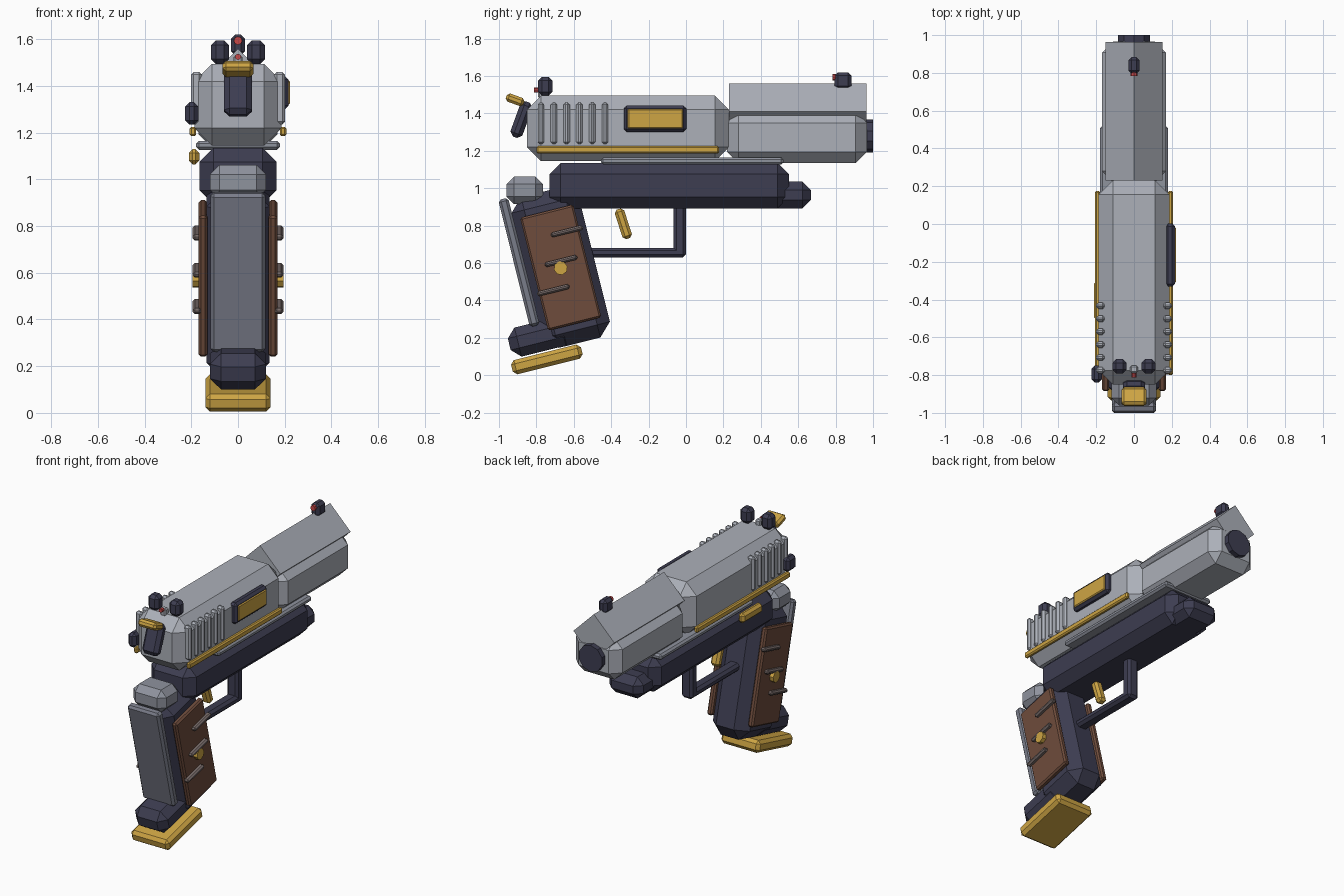
import bpy, bmesh, math
from mathutils import Matrix, Vector

if "Cube" in bpy.data.objects:
    bpy.data.objects.remove(bpy.data.objects["Cube"])


def material(name, r, g, b):
    m = bpy.data.materials.new(name)
    lin = [(c / 255 / 12.92) if c < 10 else ((c / 255 + 0.055) / 1.055) ** 2.4 for c in (r, g, b)]
    m.diffuse_color = (*lin, 1)
    m.use_nodes = True
    m.node_tree.nodes["Principled BSDF"].inputs["Base Color"].default_value = m.diffuse_color
    return m


STEEL = material("light steel", 172, 176, 185)
GREY = material("mid steel", 143, 147, 158)
STRAP = material("dark steel", 122, 125, 138)
NAVY = material("dark navy", 61, 61, 81)
GOLD = material("gold", 206, 165, 68)
WOOD = material("brown grip", 110, 76, 60)
TAUPE = material("taupe", 118, 106, 104)
RED = material("red", 200, 72, 72)


def finish(name, bm, mat):
    mesh = bpy.data.meshes.new(name)
    bmesh.ops.recalc_face_normals(bm, faces=bm.faces)
    bm.to_mesh(mesh)
    bm.free()
    mesh.materials.append(mat)
    ob = bpy.data.objects.new(name, mesh)
    bpy.context.collection.objects.link(ob)
    return ob


def box(name, mat, centre, size, bevel, tilt=0):
    """Chamfered box, tilted about x in degrees."""
    bm = bmesh.new()
    bmesh.ops.create_cube(bm, size=1)
    bmesh.ops.scale(bm, vec=size, verts=bm.verts)
    if bevel:
        bmesh.ops.bevel(bm, geom=bm.edges[:], offset=bevel, segments=1,
                        profile=0.5, affect='EDGES')
    bm.transform(Matrix.Translation(centre) @ Matrix.Rotation(math.radians(tilt), 4, 'X'))
    return finish(name, bm, mat)


def span(name, mat, x, y, z, bevel):
    """Chamfered box given by its ranges."""
    r = (x, y, z)
    return box(name, mat, [(a + b) / 2 for a, b in r], [b - a for a, b in r], bevel)


def disc(name, mat, centre, radius, depth, sides, axis, spin=0):
    bm = bmesh.new()
    bmesh.ops.create_cone(bm, cap_ends=True, segments=sides, radius1=radius,
                          radius2=radius, depth=depth)
    turn = Matrix.Rotation(math.pi / 2, 4, 'X' if axis == 'Y' else 'Y')
    bm.transform(Matrix.Translation(centre) @ turn @ Matrix.Rotation(math.radians(spin), 4, 'Z'))
    return finish(name, bm, mat)


# Slide, barrel shroud with diamond ridge, muzzle
span("slide", STEEL, (-.187, .187), (-.85, .23), (1.145, 1.495), .075)
span("barrel_shroud", STEEL, (-.17, .17), (.22, .967), (1.135, 1.41), .06)
disc("top_ridge", STEEL, (0, .597, 1.41), .15, .735, 4, 'Y')
disc("muzzle", NAVY, (0, .975, 1.28), .088, .05, 10, 'Y')

# Slide details
for s, side in ((1, "right"), (-1, "left")):
    for i in range(6):
        box(f"serration_{side}_{i + 1}", STEEL, (s * .178, -.775 + i * .0684, 1.348),
            (.048, .034, .225), .012)
    box(f"gold_stripe_{side}", GOLD, (s * .193, -.312, 1.205), (.028, .975, .04), .008)
    box(f"rear_sight_{side}", NAVY, (s * .077, -.753, 1.545), (.076, .076, .1), .02)
span("ejection_frame", NAVY, (.165, .217), (-.332, .002), (1.302, 1.442), .015)
span("ejection_port", GOLD, (.18, .223), (-.312, -.016), (1.32, 1.424), .006)
box("safety_lever", NAVY, (-.198, -.795, 1.283), (.056, .09, .096), .018)
box("slide_release", GOLD, (-.188, -.405, 1.097), (.045, .21, .065), .016)

# Sights and hammer
span("front_sight", NAVY, (-.03, .03), (.795, .885), (1.53, 1.62), .018)
disc("front_sight_dot", RED, (0, .795, 1.594), .018, .024, 8, 'Y')
disc("rear_sight_dot", RED, (0, -.8, 1.525), .013, .024, 8, 'Y')
span("rear_dot_mount", STEEL, (-.02, .02), (-.79, -.75), (1.48, 1.53), .008)
box("hammer", NAVY, (0, -.88, 1.367), (.118, .068, .2), .022, -20)
box("hammer_spur", GOLD, (0, -.914, 1.473), (.132, .1, .046), .014, -20)

# Frame
span("slide_rail", GREY, (-.18, .18), (-.455, .52), (1.127, 1.165), .012)
span("frame", NAVY, (-.165, .165), (-.73, .55), (.893, 1.135), .06)
span("frame_nose", NAVY, (-.125, .125), (.42, .667), (.893, 1.035), .045)
span("beavertail", GREY, (-.12, .12), (-.96, -.765), (.915, 1.062), .04)

# Trigger and guard
span("guard_front", NAVY, (-.04, .04), (-.067, 0), (.63, .93), .016)
span("guard_bottom", NAVY, (-.04, .04), (-.56, 0), (.63, .682), .016)
box("trigger", GOLD, (0, -.335, .81), (.06, .053, .165), .015, 18)

# Grip, all parts sharing one lean
LEAN = 14
box("grip", NAVY, (0, -.67, .577), (.27, .37, .83), .07, LEAN)
box("backstrap", STRAP, (0, -.893, .604), (.235, .054, .7), .014, LEAN)
box("grip_heel", NAVY, (0, -.78, .207), (.24, .34, .16), .048, LEAN)
box("base_plate", GOLD, (0, -.744, .085), (.28, .385, .078), .02, LEAN)
for s, side in ((1, "right"), (-1, "left")):
    box(f"grip_panel_{side}", WOOD, (s * .15, -.67, .576), (.038, .293, .622), .01, LEAN)
    disc(f"grip_medallion_{side}", GOLD, (s * .175, -.67, .573), .037, .04, 8, 'X', 14)
    for i, (y, z) in enumerate(((-.636, .77), (-.668, .611), (-.709, .455))):
        box(f"grip_bar_{side}_{i + 1}", TAUPE, (s * .176, y, z), (.036, .178, .026), .009, LEAN)
